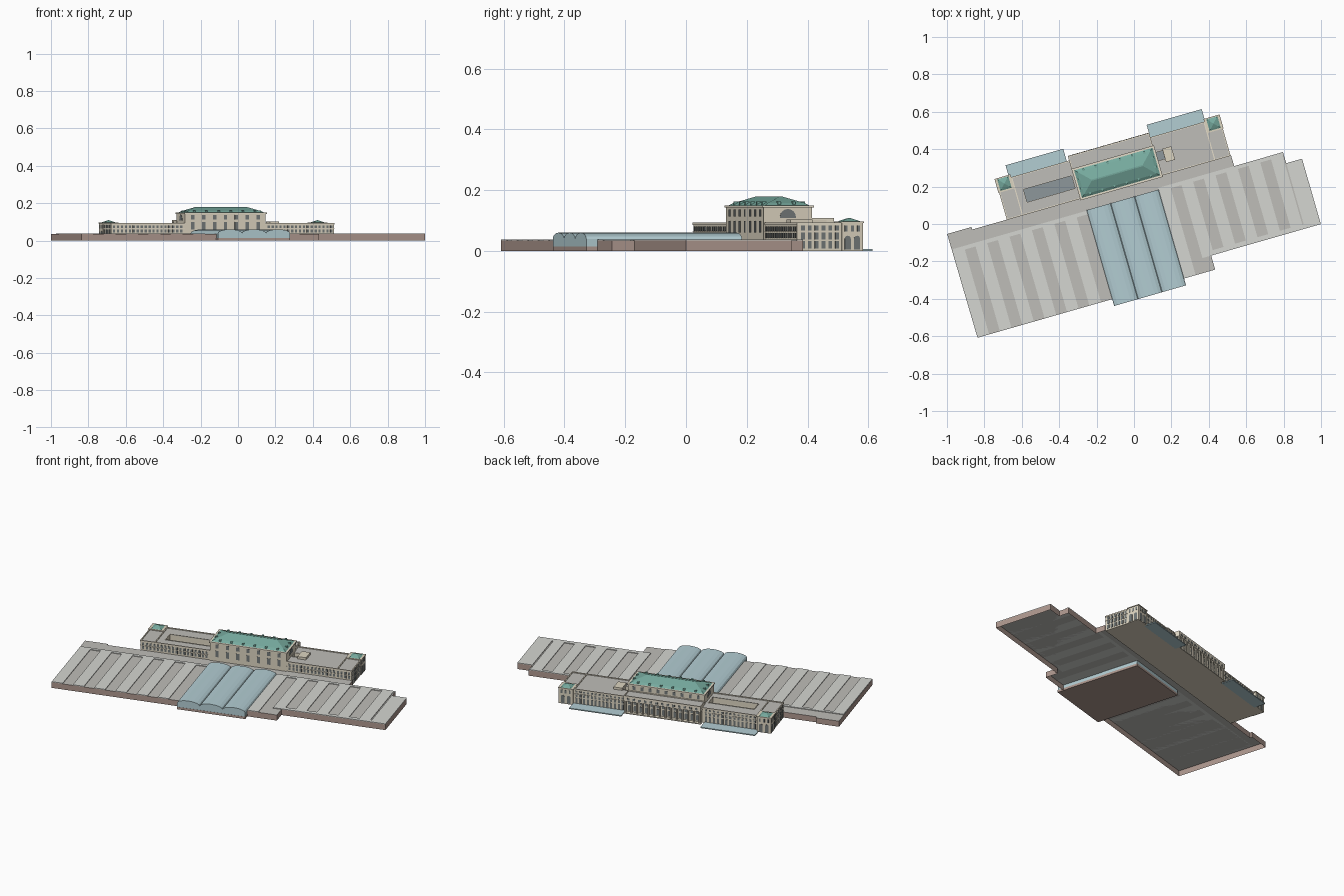
import bpy, bmesh, math
from mathutils import Matrix

if "Cube" in bpy.data.objects:
    bpy.data.objects.remove(bpy.data.objects["Cube"])

ROT = Matrix.Rotation(math.radians(16), 4, 'Z')   # whole station is turned on the plan
COL = {'stone': (.72, .66, .53), 'trim': (.78, .72, .59), 'glass': (.17, .19, .19),
       'green': (.18, .40, .34), 'blue': (.45, .61, .65), 'brown': (.42, .31, .27),
       'light': (.66, .67, .64), 'dark': (.52, .51, .48), 'court': (.27, .31, .33)}
parts, mats = {}, {}


def part(name, col):
    if name not in parts:
        parts[name] = (bmesh.new(), col)
    return parts[name][0]


def prism(name, col, pts, z0, z1, bottom=True, top=True):
    bm = part(name, col)
    lo = [bm.verts.new((u, v, z0)) for u, v in pts]
    hi = [bm.verts.new((u, v, z1)) for u, v in pts]
    n = len(pts)
    for i in range(n):
        j = (i + 1) % n
        bm.faces.new((lo[i], lo[j], hi[j], hi[i]))
    if bottom:
        bm.faces.new(lo[::-1])
    if top:
        bm.faces.new(hi)


def box(name, col, u0, u1, v0, v1, z0, z1):
    prism(name, col, [(u0, v0), (u1, v0), (u1, v1), (u0, v1)], z0, z1)


def hip(name, col, u0, u1, v0, v1, rings):
    """Roof of stacked rectangles: rings = (inset_u, inset_v, z)."""
    bm = part(name, col)
    rows = [[bm.verts.new((u, v, z)) for u, v in
             ((u0 + a, v0 + b), (u1 - a, v0 + b), (u1 - a, v1 - b), (u0 + a, v1 - b))]
            for a, b, z in rings]
    for lo, hi in zip(rows, rows[1:]):
        for i in range(4):
            j = (i + 1) % 4
            bm.faces.new((lo[i], lo[j], hi[j], hi[i]))
    bm.faces.new(rows[0][::-1])
    bm.faces.new(rows[-1])


def windows(axis, at, a0, a1, n, z0, z1, frac=.5, arch=False, d=.0015):
    """Row of thin dark panes on a wall; axis 'u' runs along u at v=at, 'v' along v at u=at."""
    bm = part('windows', 'glass')
    step = (a1 - a0) / n
    for k in range(n):
        c, r = a0 + (k + .5) * step, step * frac / 2
        prof = [(c - r, z0), (c + r, z0)]
        if arch:
            prof += [(c + r * math.cos(t * math.pi / 8), z1 - r + r * math.sin(t * math.pi / 8)) for t in range(9)]
        else:
            prof += [(c + r, z1), (c - r, z1)]
        rings = [[bm.verts.new((a, at + s, z) if axis == 'u' else (at + s, a, z)) for a, z in prof]
                 for s in (-d, d)]
        for i in range(len(prof)):
            j = (i + 1) % len(prof)
            bm.faces.new((rings[0][i], rings[0][j], rings[1][j], rings[1][i]))
        bm.faces.new(rings[0][::-1])
        bm.faces.new(rings[1])


def parapet(u0, u1, v0, v1, z0, z1, t=.006, o=.002):
    u0, u1, v0, v1 = u0 - o, u1 + o, v0 - o, v1 + o
    box('parapets', 'trim', u0, u1, v0, v0 + t, z0, z1)
    box('parapets', 'trim', u0, u1, v1 - t, v1, z0, z1)
    box('parapets', 'trim', u0, u0 + t, v0 + t, v1 - t, z0, z1)
    box('parapets', 'trim', u1 - t, u1, v0 + t, v1 - t, z0, z1)


# train shed: open-bottomed walls with a flat roof
outline = [(-.972, -.354), (.35, -.354), (.35, -.276), (.96, -.276), (.96, .088), (.872, .088),
           (.872, .15), (.6, .15), (.6, .21), (-.84, .21), (-.84, .224), (-.975, .224)]
prism('shed_walls', 'brown', outline, 0, .034, bottom=False, top=False)
roof = part('shed_roof', 'dark')
roof.faces.new([roof.verts.new((u, v, .034)) for u, v in outline])

# light roof bays between the dark strips
P = .1245
for i in range(6):
    u = -.972 + P * i
    box('shed_bays', 'light', u, u + P * .52, -.354, .138, .034, .038)
for i in range(6):
    u = .177 + P * i
    box('shed_bays', 'light', u, u + P * .52, -.354 if i < 2 and u + .06 < .36 else -.276, .15, .034, .038)
box('shed_bays', 'light', .872, .96, -.276, .088, .034, .038)
box('shed_bays', 'light', -.972, -.223, .118, .138, .034, .0378)
box('shed_bays', 'light', .177, .872, .13, .15, .034, .0378)
box('shed_bays', 'light', .35, .96, -.276, -.25, .034, .0378)

# central glass hall with barrel vaults
box('glass_hall_base', 'brown', -.223, .177, -.392, .14, 0, .014)
box('glass_hall_walls', 'blue', -.222, .176, -.391, .14, .014, .04)
bm = part('glass_vaults', 'blue')
W = .4 / 3
for k in range(3):
    c = -.223 + W * (k + .5)
    arc = [(c + W / 2 * math.cos(t * math.pi / 8), .039 + .021 * math.sin(t * math.pi / 8)) for t in range(9)]
    a, b = [[bm.verts.new((u, v, z)) for u, z in arc] for v in (-.392, .141)]
    for i in range(8):
        bm.faces.new((a[i], a[i + 1], b[i + 1], b[i]))
    bm.faces.new(a)
    bm.faces.new(b)

# head building body, courtyards cut out of it
box('head_building', 'stone', -.645, .595, .21, .42, 0, .087)
box('wing_roof', 'dark', -.645, .595, .21, .42, .087, .089)
courts = [(-.517, -.25, .27, .34), (.216, .255, .29, .335)]
for u0, u1, v0, v1 in courts:
    box('court_cutter', 'court', u0, u1, v0, v1, .004, .2)
    box('court_floor', 'court', u0, u1, v0, v1, .003, .005)
parapet(-.645, .595, .21, .42, .086, .0935)
for u0, u1, v0, v1 in courts:
    parapet(u0, u1, v0, v1, .088, .092, t=.003, o=.003)
box('east_attic', 'stone', .256, .306, .27, .345, .088, .103)
for u in (-.56, .51):
    box('parapets', 'trim', u - .003, u + .003, .214, .416, .088, .0935)

# corner pavilions with green pyramid roofs
for u0, u1 in ((-.648, -.565), (.515, .598)):
    box('pavilions', 'stone', u0, u1, .362, .434, 0, .092)
    box('pavilions', 'trim', u0 - .003, u1 + .003, .359, .437, .091, .096)
    c = (u0 + u1) / 2
    hip('pavilion_roofs', 'green', c - .031, c + .031, .367, .431,
        [(0, 0, .096), (.008, .008, .1), (.03, .031, .109)])
    windows('u', .434, u0 + .006, u1 - .006, 2, .004, .052, .6, True)
    windows('u', .434, u0 + .006, u1 - .006, 3, .064, .084, .45)
for u in (-.648, .598):
    windows('v', u, .366, .43, 2, .004, .05, .65, True)
    windows('v', u, .366, .43, 3, .064, .084, .45)

# wing windows: ends, street front and track side
for u in (-.645, .595):
    for z0, z1 in ((.008, .032), (.038, .06), (.067, .083)):
        windows('v', u, .218, .358, 6, z0, z1, .55)
for a0, a1 in ((-.56, -.25), (.215, .51)):
    for z0, z1 in ((.008, .04), (.047, .066), (.073, .083)):
        windows('u', .42, a0, a1, 13, z0, z1, .52)
for a0, a1, n in ((-.64, -.245, 18), (.22, .59, 17)):
    for z0, z1 in ((.043, .059), (.066, .081)):
        windows('u', .21, a0, a1, n, z0, z1, .55)
box('string_courses', 'trim', -.647, .597, .208, .422, .0615, .064)
for u0, u1, v0, v1 in courts:
    box('court_cutter', 'court', u0, u1, v0, v1, .06, .07)

# tall central hall
U0, U1, V0, V1 = -.235, .213, .205, .37
box('central_hall', 'stone', U0, U1, V0, V1, .034, .146)
box('hall_cornice', 'trim', U0 - .005, U1 + .005, V0 - .005, V1 + .005, .143, .149)
hip('hall_roof', 'green', -.229, .207, .211, .364,
    [(0, 0, .149), (.016, .014, .158), (.075, .073, .179)])
windows('u', V0, U0 + .012, U1 - .012, 7, .113, .137, .3)
windows('u', V0, U0 + .012, U1 - .012, 7, .06, .098, .3)
windows('u', V1, U0 + .012, U1 - .012, 9, .116, .137, .35)
for u in (U0, U1):
    windows('v', u, .225, .35, 1, .108, .138, .44, True)

# roof dormers
for k in range(6):
    c = -.18 + k * .0676
    for v in (.222, .353):
        box('dormers', 'green', c - .005, c + .005, v - .007, v + .007, .15, .162)
for u in (-.216, .194):
    for v in (.262, .313):
        box('dormers', 'green', u - .007, u + .007, v - .005, v + .005, .15, .162)

# street portico: attic, columns, entablature and steps
box('portico_block', 'stone', -.238, .21, .365, .424, 0, .104)
box('portico_entablature', 'trim', -.24, .212, .42, .446, .076, .104)
box('portico_roof', 'dark', -.234, .206, .37, .44, .1035, .105)
parapet(-.238, .21, .372, .444, .102, .109, t=.005)
box('portico_steps', 'stone', -.24, .212, .42, .447, 0, .005)
windows('u', .424, -.23, .202, 13, .01, .045, .5, True)
windows('u', .424, -.23, .202, 13, .052, .068, .5)
windows('u', .446, -.23, .202, 13, .084, .096, .45)
for k in range(14):
    c = -.231 + k * .434 / 13
    prism('columns', 'trim', [(c + .0055 * math.cos(t * math.pi / 4), .439 + .0055 * math.sin(t * math.pi / 4))
                              for t in range(8)], .005, .077)

# low glazed strips before the wings
for u0, u1 in ((-.574, -.253), (.211, .517)):
    box('forecourt_glazing', 'blue', u0, u1, .418, .491, 0, .006)

# turn the bmeshes into objects
for name, (bm, col) in parts.items():
    bmesh.ops.recalc_face_normals(bm, faces=bm.faces)
    me = bpy.data.meshes.new(name)
    bm.to_mesh(me)
    bm.free()
    me.transform(ROT)
    if col not in mats:
        mats[col] = bpy.data.materials.new(col)
        mats[col].diffuse_color = (*COL[col], 1)
    me.materials.append(mats[col])
    bpy.context.collection.objects.link(bpy.data.objects.new(name, me))

cutter = bpy.data.objects['court_cutter']
cutter.hide_render = True
cutter.display_type = 'WIRE'
for name in ('head_building', 'wing_roof', 'string_courses'):
    m = bpy.data.objects[name].modifiers.new('courts', 'BOOLEAN')
    m.operation, m.object, m.solver = 'DIFFERENCE', cutter, 'EXACT'
    m.use_self = True

for m in bpy.data.materials:
    if m.users and not m.is_grease_pencil:
        m.use_nodes = True
        m.node_tree.nodes["Principled BSDF"].inputs["Base Color"].default_value = m.diffuse_color
